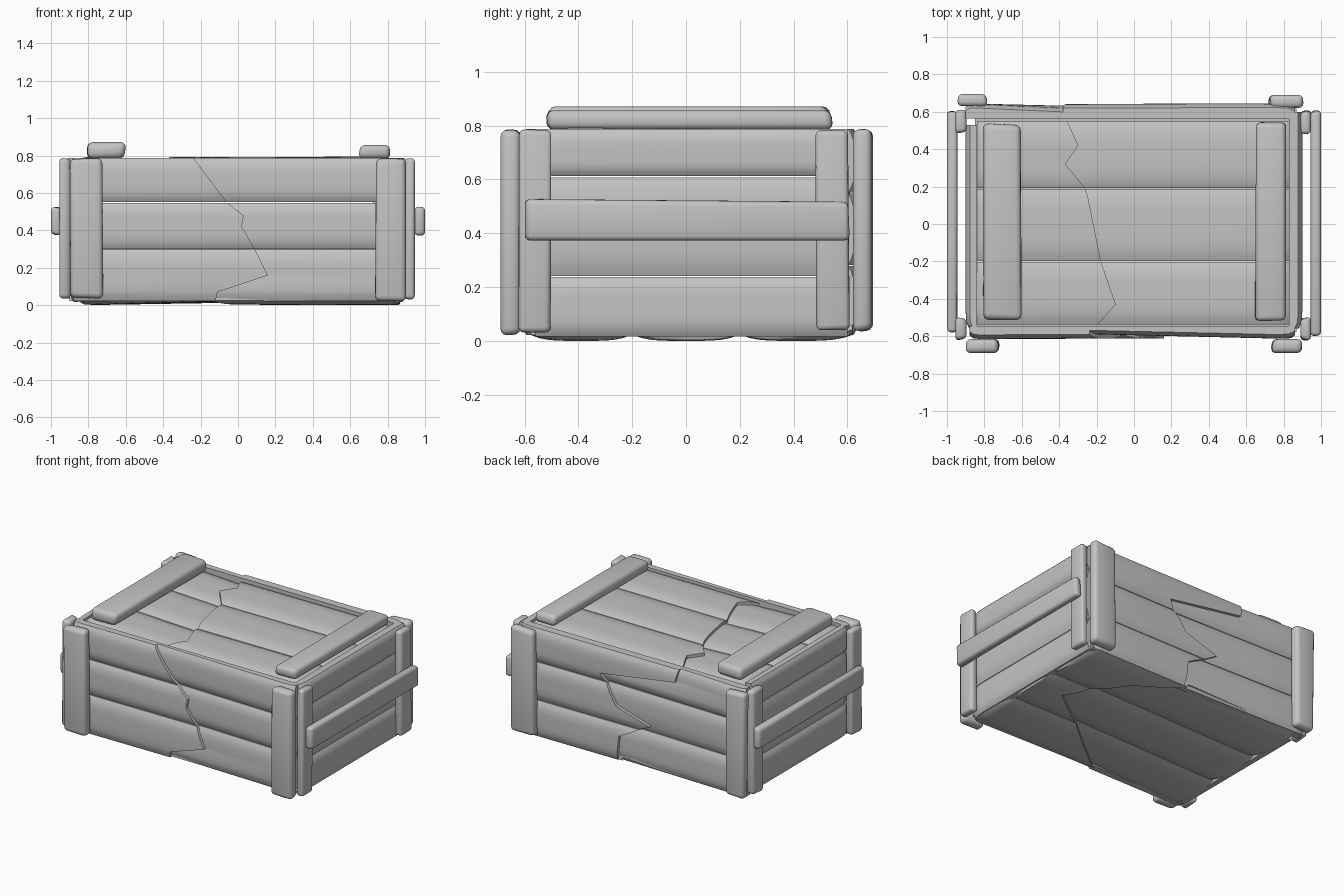
import bpy, bmesh, random
from mathutils import Vector

random.seed(4)
cube = bpy.data.objects.get("Cube")
if cube:
    bpy.data.objects.remove(cube)

grey = bpy.data.materials.new("plain_grey")
grey.use_nodes = True
grey.diffuse_color = (0.55, 0.55, 0.55, 1)
grey.node_tree.nodes["Principled BSDF"].inputs["Base Color"].default_value = (0.55, 0.55, 0.55, 1)
made = []


def finish(name, bm):
    bmesh.ops.recalc_face_normals(bm, faces=bm.faces)
    mesh = bpy.data.meshes.new(name)
    bm.to_mesh(mesh)
    bm.free()
    mesh.materials.append(grey)
    ob = bpy.data.objects.new(name, mesh)
    bpy.context.collection.objects.link(ob)
    made.append(ob)


def batten(name, xs, ys, zs):
    """Rounded, slightly uneven board filling the given ranges."""
    bm = bmesh.new()
    bmesh.ops.create_cube(bm, size=1)
    ranges = (xs, ys, zs)
    size = [b - a for a, b in ranges]
    thin = min(size)
    for v in bm.verts:
        for i, (a, b) in enumerate(ranges):
            jitter = random.uniform(0, 0.015) if size[i] > thin else 0
            v.co[i] = a + jitter if v.co[i] < 0 else b - jitter
    bmesh.ops.bevel(bm, geom=bm.edges[:], offset=thin * 0.36, segments=3,
                    profile=0.5, affect='EDGES', clamp_overlap=True)
    finish(name, bm)


def crack_at(crack, v):
    """Position of the break line at height v across the panel."""
    if v <= crack[0][0]:
        return crack[0][1]
    for (v0, u0), (v1, u1) in zip(crack, crack[1:]):
        if v <= v1:
            return u0 + (u1 - u0) * (v - v0) / (v1 - v0)
    return crack[-1][1]


def plank(name, place, v0, v1, end, stop, thick, sink, crack):
    """Pillowed board from a rounded end to a stop line, which may be jagged."""
    vs = {v0 + (v1 - v0) * i / 12 for i in range(13)}
    vs = sorted(vs | {v for v, u in crack if v0 < v < v1})
    bm = bmesh.new()
    rings = []
    for f, end_drop in ((0, 0.02), (0.03, 0.004), (0.08, 0), (0.5, 0), (0.9, 0), (1, 0)):
        front, back = [], []
        for v in vs:
            t = (v - v0) / (v1 - v0)
            u = end + (stop(v) - end) * f
            d = -0.022 * abs(2 * t - 1) ** 4 - end_drop - sink * f
            front.append(bm.verts.new(place(u, v, d)))
            back.append(bm.verts.new(place(u, v, -thick)))
        rings.append((front, back))
    for (fa, ba), (fb, bb) in zip(rings, rings[1:]):
        for i in range(len(vs) - 1):
            bm.faces.new((fa[i], fa[i + 1], fb[i + 1], fb[i]))
            bm.faces.new((ba[i], ba[i + 1], bb[i + 1], bb[i]))
        for i in (0, -1):
            bm.faces.new((fa[i], fb[i], bb[i], ba[i]))
    for front, back in (rings[0], rings[-1]):
        for i in range(len(vs) - 1):
            bm.faces.new((front[i], front[i + 1], back[i + 1], back[i]))
    finish(name, bm)


def panel(name, place, seams, u0, u1, thick, crack=(), upper=0):
    """Row of boards; a crack splits each one, upper (-1 or 1) half lies on top."""
    for n, (a, b) in enumerate(zip(seams, seams[1:]), 1):
        a, b = a + 0.002, b - 0.002
        if not crack:
            plank(f"{name}_plank_{n}", place, a, b, u0, lambda v: u1, thick, 0, crack)
            continue
        for side, end in ((-1, u0), (1, u1)):
            low = side != upper
            # the sunken half runs on a little beneath the other one
            stop = lambda v: crack_at(crack, v) - (side * 0.03 if low else 0)
            label = "left" if side > 0 else "right"
            plank(f"{name}_plank_{n}_{label}", place, a, b, end, stop, thick,
                  0.025 if low else 0.003, crack)


# broken board panels, break lines given as (across, along)
front_crack = [(0.02, -0.12), (0.07, -0.11), (0.16, 0.16), (0.3, 0.09), (0.42, 0.02),
               (0.48, 0.03), (0.55, -0.06), (0.79, -0.24)]
top_crack = [(-0.54, -0.2), (-0.43, -0.1), (-0.2, -0.18), (0.15, -0.25), (0.2, -0.27),
             (0.32, -0.37), (0.42, -0.3), (0.55, -0.36)]
back_crack = [(0.02, 0.1), (0.2, 0.08), (0.33, -0.16), (0.41, 0.1), (0.61, 0.23),
              (0.7, -0.36), (0.79, -0.38)]
bottom_crack = [(-0.58, -0.15), (-0.2, 0.32), (0.04, 0.64), (0.43, 0.38), (0.62, 0.06)]

panel("front", lambda u, v, d: (u, -0.615 - d, v), (0.02, 0.3, 0.55, 0.79),
      -0.88, 0.86, 0.07, front_crack, -1)
panel("back", lambda u, v, d: (u, 0.645 + d, v), (0.02, 0.28, 0.55, 0.79),
      -0.9, 0.86, 0.08, back_crack, 1)
panel("top", lambda u, v, d: (u, v, 0.795 + d), (-0.54, -0.2, 0.19, 0.55),
      -0.84, 0.83, 0.07, top_crack, 1)
panel("bottom", lambda u, v, d: (u, v, -d), (-0.58, -0.2, 0.2, 0.62),
      -0.85, 0.87, 0.06, bottom_crack, 1)

# whole boards and middle rails on the two ends
side_seams = (0.015, 0.24, 0.61, 0.79)
panel("left_side", lambda u, v, d: (0.9 + d, u, v), side_seams, -0.56, 0.6, 0.07)
panel("right_side", lambda u, v, d: (-0.9 - d, u, v), side_seams, -0.56, 0.53, 0.06)
batten("left_rail", (0.945, 1.0), (-0.605, 0.61), (0.37, 0.53))
batten("right_rail", (-1.0, -0.945), (-0.59, 0.61), (0.37, 0.53))

# corner posts on all four upright faces
post = (0.03, 0.79)
batten("front_right_post", (-0.91, -0.715), (-0.69, -0.615), post)
batten("front_left_post", (0.73, 0.905), (-0.69, -0.615), (0.015, 0.79))
batten("back_right_post", (-0.945, -0.78), (0.63, 0.695), post)
batten("back_left_post", (0.715, 0.91), (0.62, 0.69), post)
for label, xs in (("left", (0.89, 0.945)), ("right", (-0.955, -0.895))):
    batten(label + "_side_front_post", xs, (-0.625, -0.495), post)
    batten(label + "_side_back_post", xs, (0.48, 0.615), post)

# cross battens on the lid
batten("lid_right_batten", (-0.82, -0.595), (-0.52, 0.54), (0.785, 0.872))
batten("lid_left_batten", (0.64, 0.825), (-0.52, 0.55), (0.785, 0.857))

bpy.ops.object.select_all(action='DESELECT')
for ob in made:
    ob.select_set(True)
bpy.context.view_layer.objects.active = made[0]
bpy.ops.object.shade_smooth_by_angle(angle=0.7)
